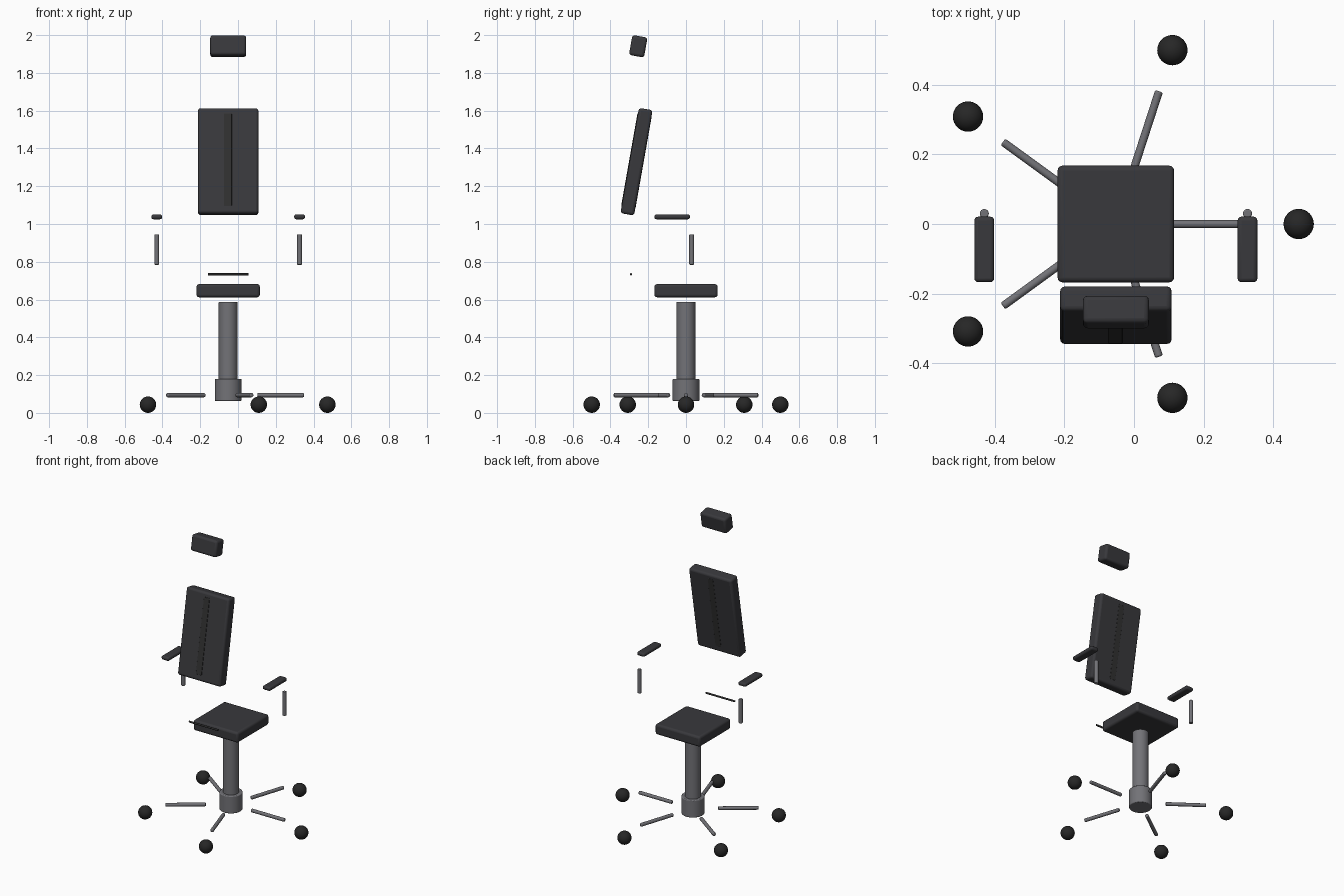
import bpy
import math
from mathutils import Vector

if "Cube" in bpy.data.objects:
    bpy.data.objects.remove(bpy.data.objects["Cube"])

CX = -0.052            # x of the chair's axis
TILT = math.radians(-10)


def material(name, rgb):
    m = bpy.data.materials.new(name)
    m.diffuse_color = (*rgb, 1)
    m.use_nodes = True
    m.node_tree.nodes["Principled BSDF"].inputs["Base Color"].default_value = m.diffuse_color
    return m


FABRIC = material("dark_fabric", (0.04, 0.04, 0.045))
TRIM = material("black_trim", (0.03, 0.03, 0.03))
RUBBER = material("black_rubber", (0.02, 0.02, 0.02))
METAL = material("grey_metal", (0.17, 0.17, 0.185))


def finish(name, mat, bevel=0.0):
    ob = bpy.context.object
    ob.name = name
    ob.data.materials.append(mat)
    if bevel:
        mod = ob.modifiers.new("Bevel", 'BEVEL')
        mod.width = bevel
        mod.segments = 3
        mod.limit_method = 'ANGLE'
    bpy.ops.object.shade_smooth_by_angle(angle=math.radians(40))
    return ob


def box(name, loc, size, mat, bevel, tilt=0.0):
    bpy.ops.mesh.primitive_cube_add(size=1, location=loc)
    bpy.context.object.scale = size
    bpy.ops.object.transform_apply(location=False, rotation=False, scale=True)
    bpy.context.object.rotation_euler.x = tilt
    return finish(name, mat, bevel)


def rod(name, a, b, radius, mat, bevel, sides=32):
    a, b = Vector(a), Vector(b)
    bpy.ops.mesh.primitive_cylinder_add(vertices=sides, radius=radius,
                                        depth=(b - a).length, location=(a + b) / 2)
    bpy.context.object.rotation_euler = (b - a).to_track_quat('Z', 'Y').to_euler()
    return finish(name, mat, bevel)


# Hub and gas column
rod("base_hub", (CX, 0, 0.063), (CX, 0, 0.18), 0.071, METAL, 0.005, 48)
rod("gas_column", (CX, 0, 0.17), (CX, 0, 0.588), 0.05, METAL, 0.003, 48)

# Five-star base legs with ball casters
for i in range(5):
    a = math.radians(72 * i)
    c, s = math.cos(a), math.sin(a)
    rod(f"base_leg_{i + 1}", (CX + 0.154 * c, 0.154 * s, 0.094),
        (CX + 0.401 * c, 0.401 * s, 0.094), 0.0115, METAL, 0.005, 24)
    bpy.ops.mesh.primitive_uv_sphere_add(segments=32, ring_count=16, radius=0.0435,
                                         location=(CX + 0.525 * c, 0.525 * s, 0.0435))
    finish(f"caster_{i + 1}", RUBBER)

# Seat
box("seat", (CX, 0, 0.647), (0.335, 0.335, 0.07), FABRIC, 0.014)

# Reclined back with centre strip, and headrest
box("backrest", (CX, -0.262, 1.33), (0.32, 0.073, 0.566), FABRIC, 0.014, TILT)
box("back_strip", (CX - 0.002, -0.262, 1.335), (0.042, 0.077, 0.495), TRIM, 0.002, TILT)
box("headrest", (CX, -0.253, 1.941), (0.19, 0.081, 0.107), FABRIC, 0.014, TILT)

# Thin cross bar behind the seat
rod("cross_bar", (CX - 0.108, -0.291, 0.734), (CX + 0.108, -0.291, 0.734), 0.006, TRIM, 0, 16)

# Armrests
for side, sx in (("left", -1), ("right", 1)):
    x = CX + sx * 0.378
    rod(f"{side}_arm_post", (x, 0.03, 0.784), (x, 0.03, 0.945), 0.013, METAL, 0.004, 24)
    box(f"{side}_arm_pad", (x, -0.073, 1.038), (0.057, 0.188, 0.026), FABRIC, 0.011)
